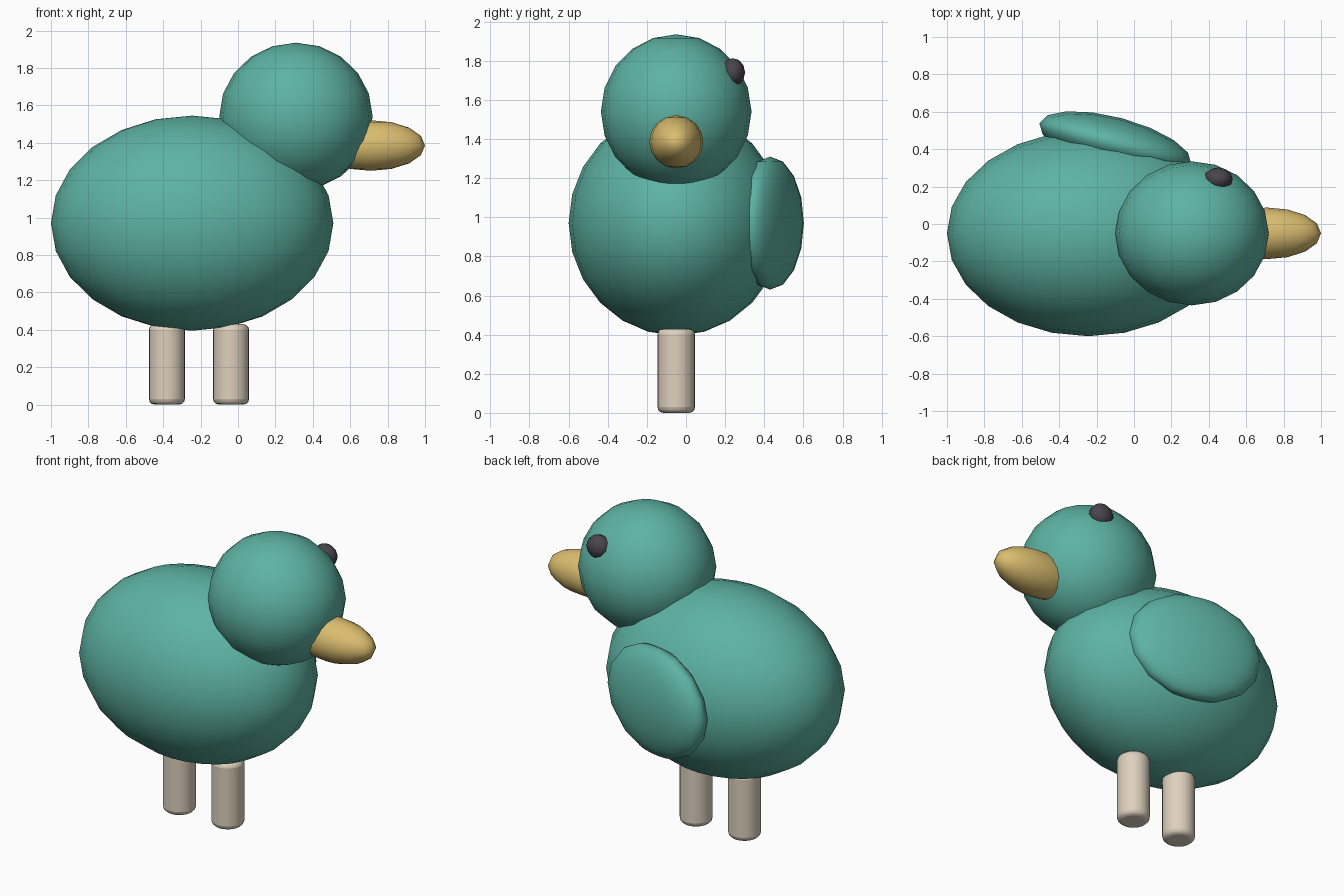
import bpy
import math

# Remove the default cube
cube = bpy.data.objects.get("Cube")
if cube:
    bpy.data.objects.remove(cube, do_unlink=True)


def make_material(name, rgb):
    mat = bpy.data.materials.new(name)
    mat.use_nodes = True
    color = (*rgb, 1.0)
    mat.diffuse_color = color
    mat.node_tree.nodes["Principled BSDF"].inputs["Base Color"].default_value = color
    return mat


teal = make_material("teal_feathers", (0.11, 0.45, 0.37))
ochre = make_material("ochre_beak", (0.71, 0.51, 0.16))
beige = make_material("beige_legs", (0.73, 0.63, 0.51))
charcoal = make_material("charcoal_eye", (0.065, 0.058, 0.072))

MID_Y = -0.05  # the bird's own centre plane


def finish(name, mat):
    obj = bpy.context.object
    obj.name = name
    obj.data.name = name
    obj.data.materials.append(mat)
    return obj


def ellipsoid(name, mat, center, radii, segments, yaw=0.0):
    """Smooth ball stretched to the given radii and turned about z."""
    bpy.ops.mesh.primitive_uv_sphere_add(
        segments=segments, ring_count=segments // 2, radius=1, location=center)
    obj = finish(name, mat)
    obj.scale = radii
    obj.rotation_euler.z = math.radians(yaw)
    bpy.ops.object.shade_smooth()
    return obj


def leg(name, x, radius=0.096, height=0.43):
    """Upright peg with rounded rims."""
    bpy.ops.mesh.primitive_cylinder_add(
        vertices=24, radius=radius, depth=height, location=(x, MID_Y, height / 2))
    obj = finish(name, beige)
    bevel = obj.modifiers.new("rounded_rims", 'BEVEL')
    bevel.width = 0.03
    bevel.segments = 3
    bevel.limit_method = 'ANGLE'
    bevel.angle_limit = math.radians(40)
    bpy.ops.object.shade_smooth_by_angle(angle=math.radians(40))


# Body and head
ellipsoid("body", teal, (-0.245, MID_Y, 0.97), (0.755, 0.55, 0.575), 24)
ellipsoid("head", teal, (0.31, MID_Y, 1.54), (0.41, 0.385, 0.395), 20)

# Beak, pointing along +x
ellipsoid("beak", ochre, (0.71, MID_Y, 1.385), (0.29, 0.138, 0.135), 16)

# Single wing and eye on the +y side
ellipsoid("wing", teal, (-0.10, 0.43, 0.97), (0.42, 0.14, 0.34), 16, yaw=-15)
ellipsoid("eye", charcoal, (0.45, 0.24, 1.74), (0.078, 0.062, 0.073), 12)

# Legs
leg("rear_leg", -0.38)
leg("front_leg", -0.037)
